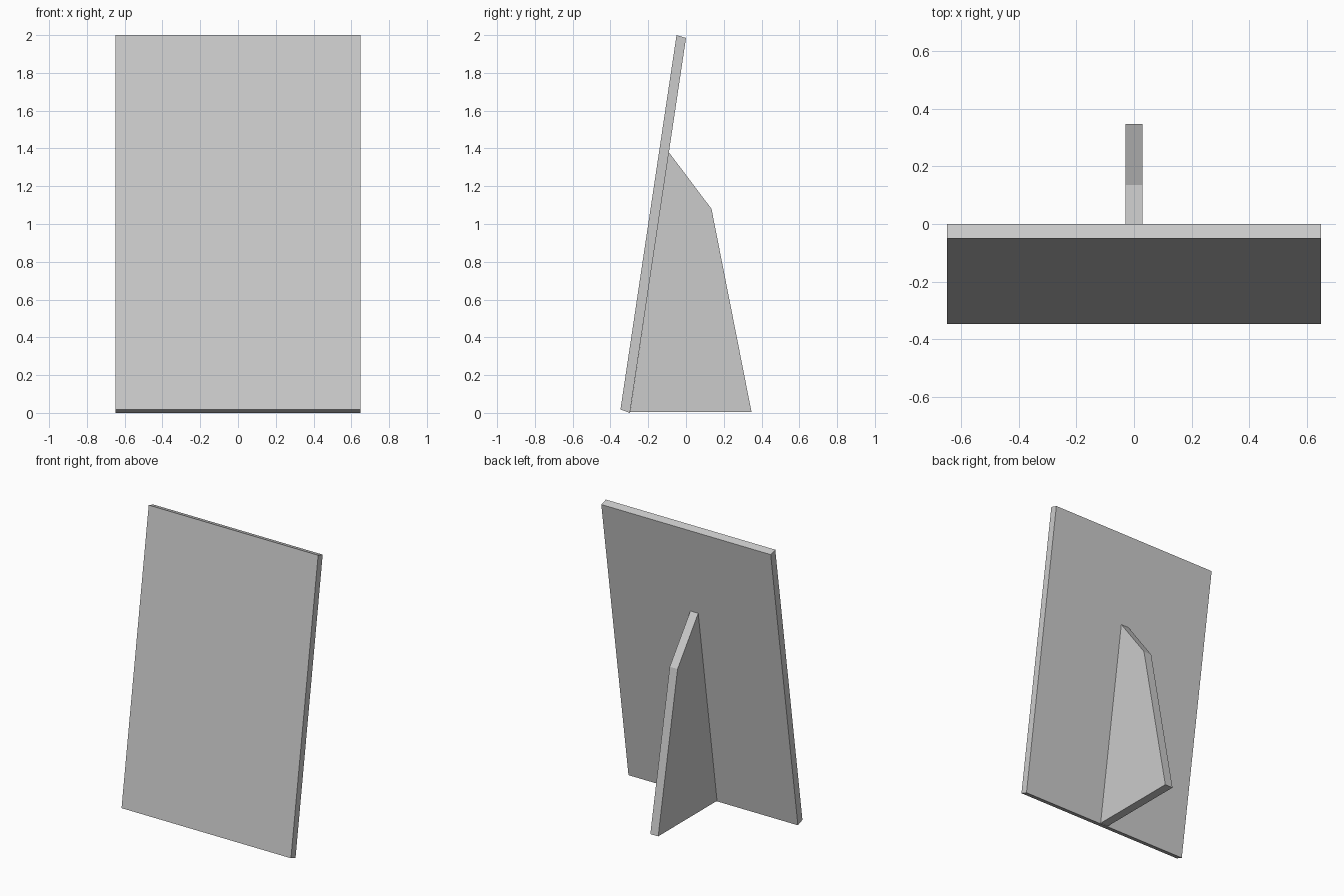
import bpy
import bmesh

cube = bpy.data.objects.get("Cube")
if cube:
    bpy.data.objects.remove(cube, do_unlink=True)

# Single plain grey
COLOUR = (0.6, 0.6, 0.6, 1.0)
grey = bpy.data.materials.new("light_grey")
grey.use_nodes = True
grey.diffuse_color = COLOUR
grey.node_tree.nodes["Principled BSDF"].inputs["Base Color"].default_value = COLOUR


def extruded_profile(name, profile, width):
    """Extrude a (y, z) side profile across x, centred on x = 0."""
    bm = bmesh.new()
    face = bm.faces.new([bm.verts.new((-width / 2, y, z)) for y, z in profile])
    result = bmesh.ops.extrude_face_region(bm, geom=[face])
    moved = [v for v in result["geom"] if isinstance(v, bmesh.types.BMVert)]
    bmesh.ops.translate(bm, verts=moved, vec=(width, 0, 0))
    bmesh.ops.recalc_face_normals(bm, faces=bm.faces)
    mesh = bpy.data.meshes.new(name)
    bm.to_mesh(mesh)
    bm.free()
    mesh.materials.append(grey)
    obj = bpy.data.objects.new(name, mesh)
    bpy.context.scene.collection.objects.link(obj)
    return obj


# Leaning board
extruded_profile("display_panel",
                 [(-0.347, 0.018), (-0.297, 0.0), (0.0, 1.985), (-0.05, 2.0)], 1.296)

# Upright fin that props the board from behind
extruded_profile("rear_support",
                 [(-0.296, 0.004), (0.347, 0.004), (0.135, 1.08), (-0.091, 1.38)], 0.06)
